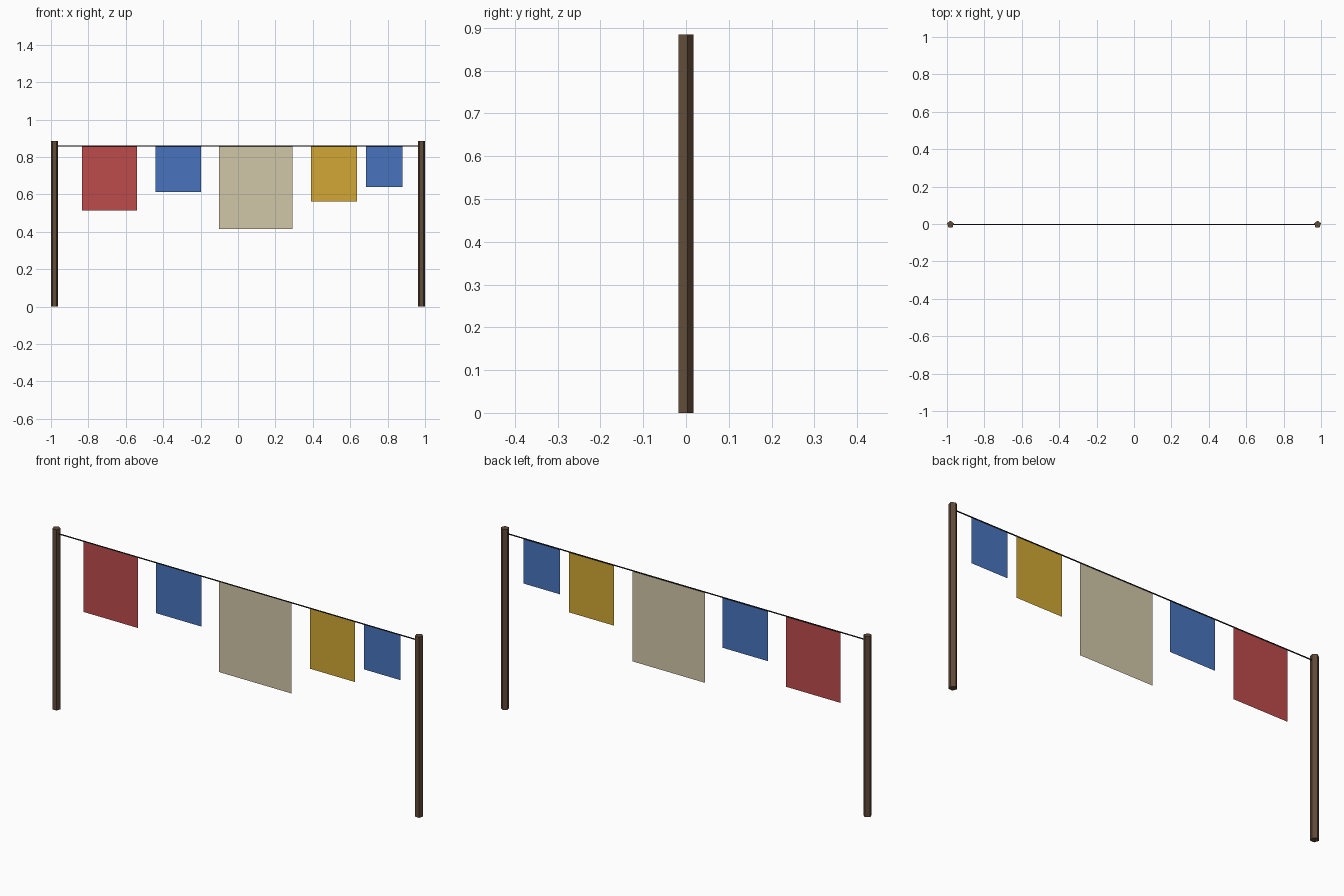
import bpy
from math import pi

if "Cube" in bpy.data.objects:
    bpy.data.objects.remove(bpy.data.objects["Cube"])

Y = -0.002        # shared centre line
ROPE_Z = 0.859


def material(name, rgb):
    m = bpy.data.materials.new(name)
    m.diffuse_color = (*rgb, 1)
    m.use_nodes = True
    m.node_tree.nodes["Principled BSDF"].inputs["Base Color"].default_value = m.diffuse_color
    return m


wood = material("wood", (0.12, 0.07, 0.04))
black = material("rope", (0.01, 0.01, 0.01))
red = material("red cloth", (0.51, 0.07, 0.07))
blue = material("blue cloth", (0.065, 0.175, 0.51))
cream = material("cream cloth", (0.64, 0.57, 0.39))
yellow = material("yellow cloth", (0.64, 0.39, 0.035))


def rod(name, sides, radius, length, loc, rot, mat):
    bpy.ops.mesh.primitive_cylinder_add(vertices=sides, radius=radius, depth=length,
                                        location=loc, rotation=rot)
    ob = bpy.context.object
    ob.name = name
    ob.data.materials.append(mat)


def cloth(name, x0, x1, bottom, mat):
    mesh = bpy.data.meshes.new(name)
    corners = [(x0, Y, bottom), (x1, Y, bottom), (x1, Y, ROPE_Z), (x0, Y, ROPE_Z)]
    mesh.from_pydata(corners, [], [(0, 1, 2, 3)])
    mesh.materials.append(mat)
    bpy.context.collection.objects.link(bpy.data.objects.new(name, mesh))


# Five-sided poles, flat side to the front
for side, sx in (("left", -1), ("right", 1)):
    rod(f"{side}_pole", 5, 0.0195, 0.884, (sx * 0.9815, Y, 0.442), (0, 0, 0), wood)

# Taut rope between the poles
rod("rope", 5, 0.003, 1.95, (0, Y, ROPE_Z), (0, pi / 2, 0), black)

# Hanging cloths: left edge, right edge, bottom, colour
for i, (x0, x1, bottom, mat) in enumerate((
        (-0.835, -0.541, 0.513, red),
        (-0.442, -0.197, 0.612, blue),
        (-0.101, 0.292, 0.415, cream),
        (0.390, 0.636, 0.563, yellow),
        (0.684, 0.880, 0.638, blue))):
    cloth(f"hanging_cloth_{i + 1}", x0, x1, bottom, mat)
